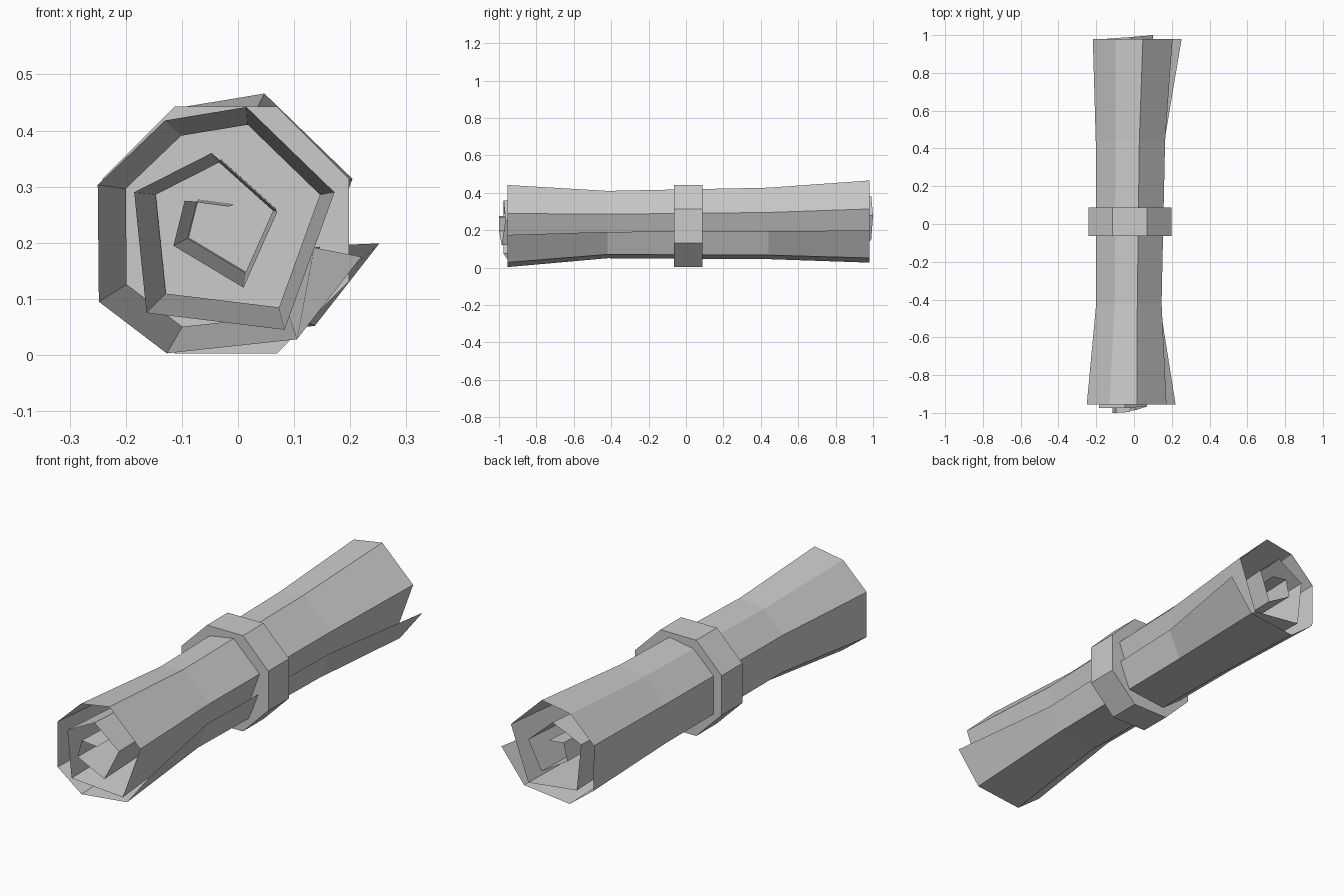
import bpy
import bmesh
from math import pi
from mathutils import Matrix, Vector

default_cube = bpy.data.objects.get("Cube")
if default_cube:
    bpy.data.objects.remove(default_cube, do_unlink=True)


def make_material(name, color):
    material = bpy.data.materials.new(name)
    material.use_nodes = True
    material.diffuse_color = color
    material.node_tree.nodes["Principled BSDF"].inputs["Base Color"].default_value = color
    return material


def make_object(name, bm, material):
    mesh = bpy.data.meshes.new(name)
    bm.to_mesh(mesh)
    bm.free()
    mesh.materials.append(material)
    obj = bpy.data.objects.new(name, mesh)
    bpy.context.scene.collection.objects.link(obj)
    return obj


grey = make_material("plain grey", (0.6, 0.6, 0.6, 1))

# Spiral profile of the rolled sheet, from the core out to the loose flap (x, z)
spiral = [
    (-.02, .265), (-.095, .275), (-.115, .195), (.01, .12), (.07, .255),
    (-.047, .36), (-.185, .29), (-.163, .075), (.083, .045), (.172, .29),
    (.015, .442), (-.13, .418), (-.25, .303), (-.248, .095), (-.127, .003),
    (.105, .028), (.22, .175),
]
# How far the core sticks out of each end, for the first turns
front_push = [.04, .045, .045, .03, .01, .02, .02, .02]
back_push = {4: .02, 3: .01, 5: .01}

# Stations along the roll: y, scale, x offset, z offset, inward pull of the flap
stations = [
    (-.955, 1, 0, 0, 0),
    (-.42, .82, .005, .048, .05),
    (.44, .87, .015, .043, .045),
    (.98, 1, .032, .024, 0),
]


def station_row(bm, index):
    y, scale, dx, dz, pull = stations[index]
    row = []
    for i, (x, z) in enumerate(spiral):
        shift = 0
        if index == 0 and i < len(front_push):
            shift = -front_push[i]
        elif index == len(stations) - 1:
            shift = back_push.get(i, 0)
        inward = pull if i == len(spiral) - 1 else 0
        row.append(bm.verts.new((x * scale + dx - inward, y + shift, z * scale + dz)))
    return row


# Rolled sheet, pinched in the middle
bm = bmesh.new()
rows = [station_row(bm, index) for index in range(len(stations))]
for near, far in zip(rows, rows[1:]):
    for i in range(len(spiral) - 1):
        bm.faces.new((near[i], near[i + 1], far[i + 1], far[i]))
make_object("rolled_sheet", bm, grey)

# Solid eight-sided band around the middle
bm = bmesh.new()
bmesh.ops.create_cone(bm, cap_ends=True, segments=8, radius1=.238, radius2=.238, depth=.15)
bmesh.ops.rotate(bm, verts=bm.verts, matrix=Matrix.Rotation(pi / 8, 3, "Z"))
bmesh.ops.rotate(bm, verts=bm.verts, matrix=Matrix.Rotation(pi / 2, 3, "X"))
bmesh.ops.translate(bm, verts=bm.verts, vec=Vector((-.022, .012, .223)))
make_object("tie_band", bm, grey)
